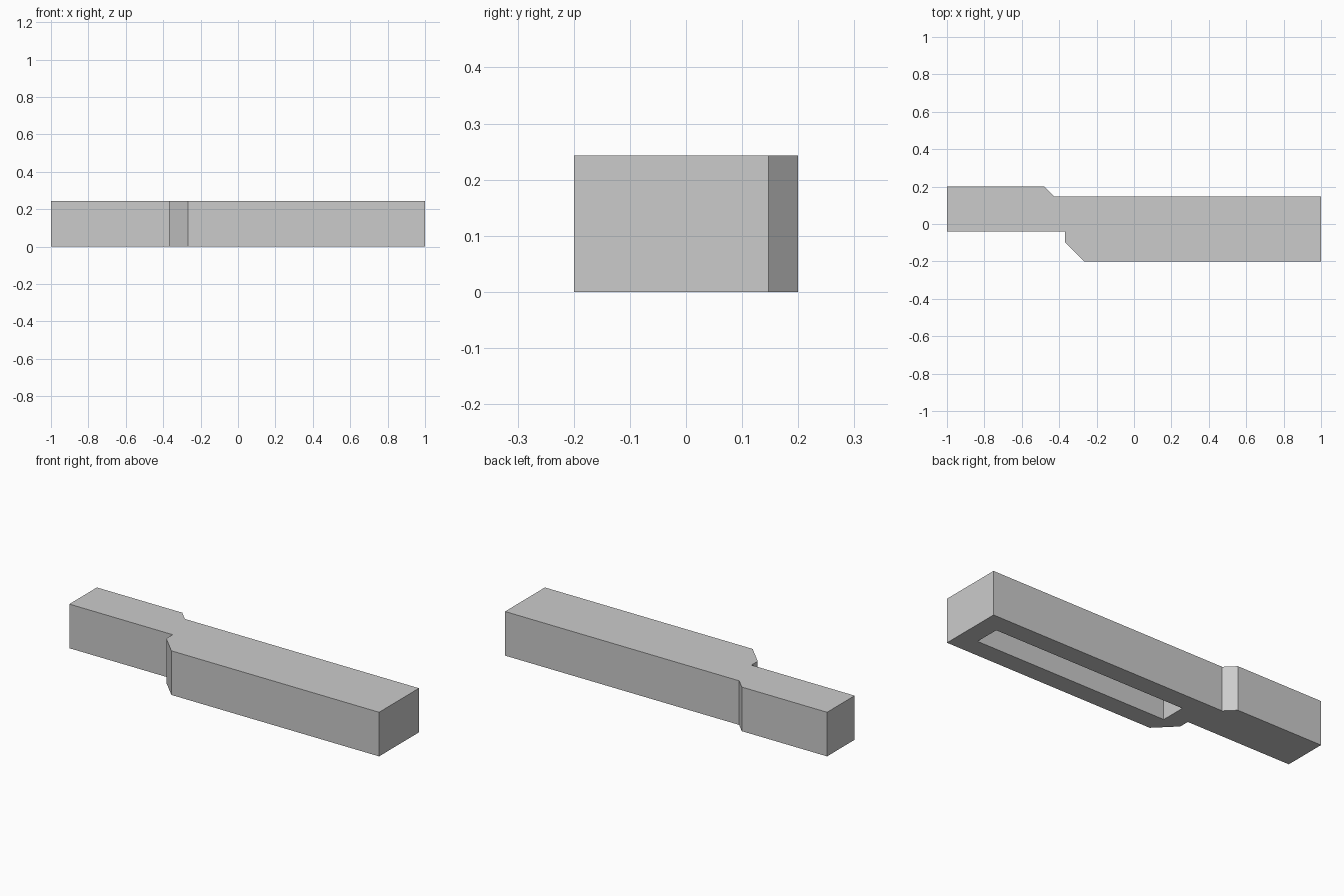
import bpy
import bmesh

cube = bpy.data.objects.get("Cube")
if cube:
    bpy.data.objects.remove(cube, do_unlink=True)

HEIGHT = 0.243
WALL = 0.104

# Plain grey finish
grey = bpy.data.materials.new("light_grey")
grey.use_nodes = True
colour = (0.6, 0.6, 0.6, 1)
grey.diffuse_color = colour
grey.node_tree.nodes["Principled BSDF"].inputs["Base Color"].default_value = colour

# Stepped outline: narrow tail, offset wide block with chamfered shoulders
outline = [
    (-1, -0.04), (-0.37, -0.04), (-0.37, -0.096), (-0.266, -0.2), (1, -0.2),
    (1, 0.147), (-0.427, 0.147), (-0.48, 0.2), (-1, 0.2),
]

bm = bmesh.new()
floor = bm.faces.new([bm.verts.new((x, y, 0)) for x, y in outline])
walls = bmesh.ops.extrude_face_region(bm, geom=[floor], use_keep_orig=True)
for v in walls["geom"]:
    if isinstance(v, bmesh.types.BMVert):
        v.co.z = HEIGHT
bmesh.ops.recalc_face_normals(bm, faces=bm.faces)
mesh = bpy.data.meshes.new("stepped_bar")
bm.to_mesh(mesh)
bm.free()
bar = bpy.data.objects.new("stepped_bar", mesh)
bpy.context.collection.objects.link(bar)
mesh.materials.append(grey)

# Long slot sunk into the underside, leaving an even wall around it
x0, x1 = -0.266, 1 - WALL
y0, y1 = -0.2 + WALL, 0.147 - WALL
depth = HEIGHT - WALL
bpy.ops.mesh.primitive_cube_add(size=1, location=((x0 + x1) / 2, (y0 + y1) / 2, 0))
cutter = bpy.context.object
cutter.name = "slot_cutter"
cutter.scale = (x1 - x0, y1 - y0, depth * 2)
cutter.data.materials.append(grey)
cutter.hide_render = True
cutter.hide_viewport = True
cutter.display_type = "WIRE"

slot = bar.modifiers.new("underside_slot", "BOOLEAN")
slot.operation = "DIFFERENCE"
slot.solver = "EXACT"
slot.object = cutter
